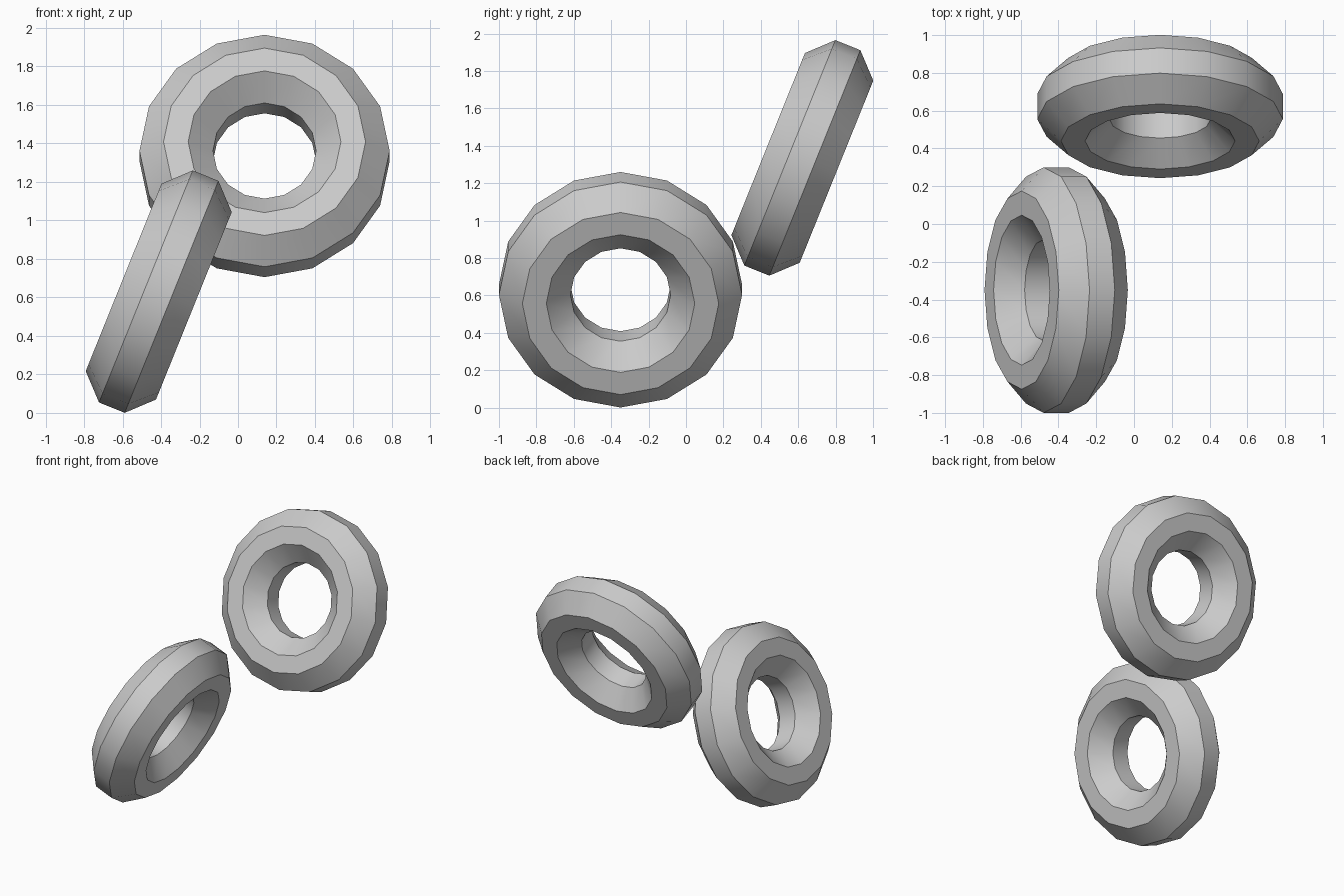
import bpy, bmesh, math

if "Cube" in bpy.data.objects:
    bpy.data.objects.remove(bpy.data.objects["Cube"])

grey = bpy.data.materials.new("grey")
grey.diffuse_color = (0.6, 0.6, 0.6, 1)
grey.use_nodes = True
grey.node_tree.nodes["Principled BSDF"].inputs["Base Color"].default_value = grey.diffuse_color

SEGMENTS = 16
# Ring cross-section: (radius, offset along the axis)
half = [(0.65, 0.072), (0.525, 0.197), (0.397, 0.197), (0.268, 0.072)]
profile = half + [(r, -h) for r, h in reversed(half)]


def make_ring(name, location, rotation):
    bm = bmesh.new()
    loops = []
    for i in range(SEGMENTS):
        a = math.tau * i / SEGMENTS
        loops.append([bm.verts.new((r * math.cos(a), r * math.sin(a), h)) for r, h in profile])
    n = len(profile)
    for i in range(SEGMENTS):
        p, q = loops[i], loops[(i + 1) % SEGMENTS]
        for j in range(n):
            k = (j + 1) % n
            bm.faces.new((p[j], q[j], q[k], p[k]))
    bmesh.ops.recalc_face_normals(bm, faces=bm.faces)
    mesh = bpy.data.meshes.new(name)
    bm.to_mesh(mesh)
    bm.free()
    mesh.materials.append(grey)
    ob = bpy.data.objects.new(name, mesh)
    bpy.context.collection.objects.link(ob)
    ob.location, ob.rotation_euler = location, rotation
    # Smooth around the ring, crisp between the bands
    bpy.ops.object.select_all(action='DESELECT')
    ob.select_set(True)
    bpy.context.view_layer.objects.active = ob
    bpy.ops.object.shade_smooth_by_angle(angle=math.radians(30))


# Upper ring leans back, lower ring leans sideways
tilt = math.radians(68)
make_ring("upper_ring", (0.138, 0.622, 1.335), (tilt, 0, 0))
make_ring("lower_ring", (-0.412, -0.35, 0.63), (0, -tilt, 0))
